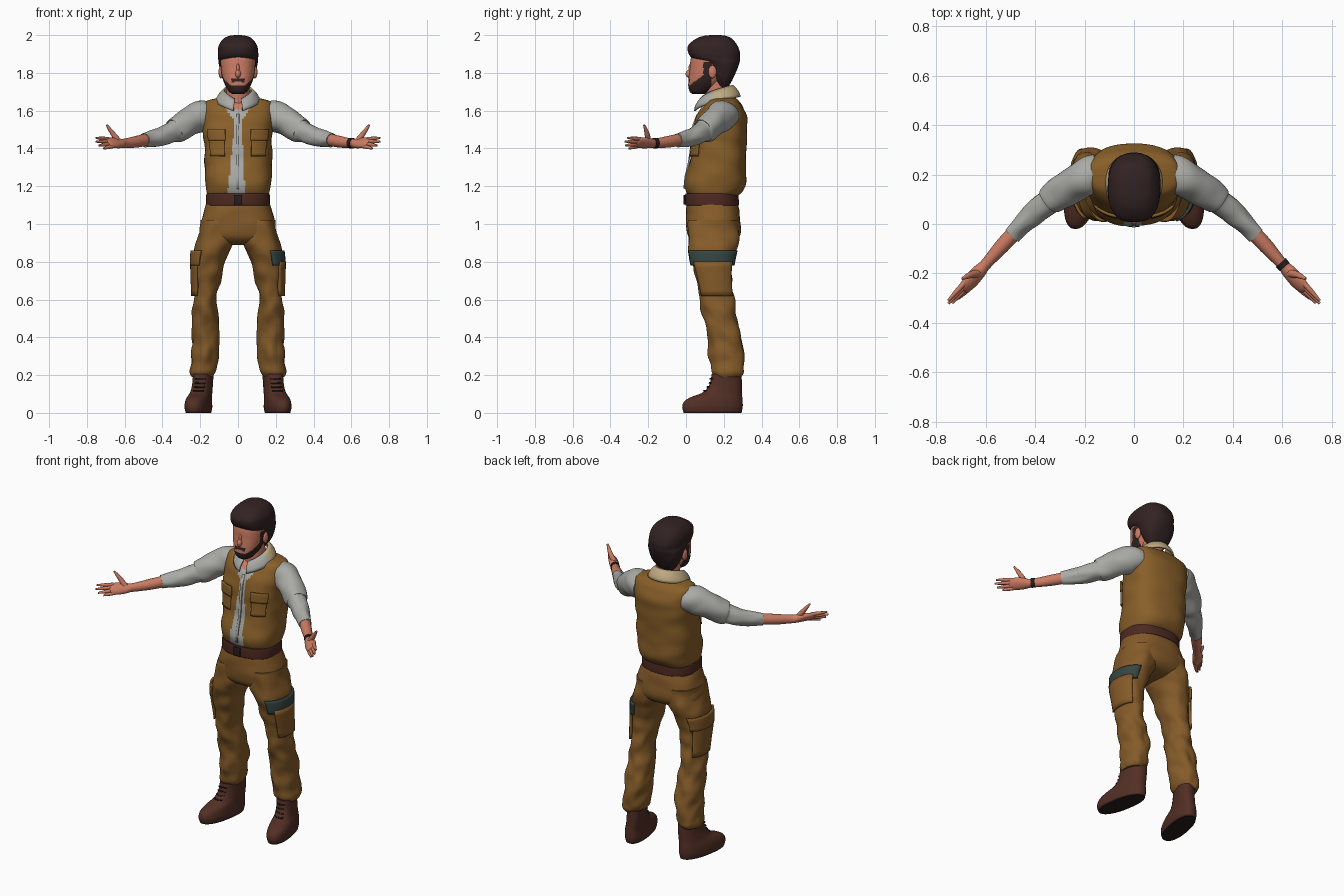
import bpy, bmesh, math
from math import sin, cos, pi, radians
from mathutils import Vector, noise

if "Cube" in bpy.data.objects:
    bpy.data.objects.remove(bpy.data.objects["Cube"])


def colour(name, r, g, b):
    m = bpy.data.materials.new(name)
    m.diffuse_color = (r, g, b, 1)
    m.use_nodes = True
    m.node_tree.nodes["Principled BSDF"].inputs["Base Color"].default_value = m.diffuse_color
    return m


VEST = colour("vest brown", .25, .115, .022)
TROUSER = colour("trouser brown", .235, .105, .022)
SHIRT = colour("shirt grey", .40, .40, .38)
SKIN = colour("skin", .60, .20, .125)
HAIR = colour("hair dark", .032, .016, .017)
BOOT = colour("boot leather", .085, .028, .018)
BELT = colour("belt leather", .075, .022, .015)
TEAL = colour("flap teal", .035, .062, .056)
TAN = colour("collar tan", .52, .40, .22)
SOLE = colour("sole dark", .022, .012, .011)


def grid(name, rows, mats, rule=None, closed=True, mirror=False, thick=0):
    """Skin a list of point rows; closed rows are capped at both ends."""
    bm = bmesh.new()
    vs = [[bm.verts.new(p) for p in row] for row in rows]
    n = len(rows[0])
    for r0, r1 in zip(vs, vs[1:]):
        for j in range(n if closed else n - 1):
            k = (j + 1) % n
            bm.faces.new((r0[j], r0[k], r1[k], r1[j]))
    if closed:
        bm.faces.new(vs[0])
        bm.faces.new(vs[-1])
    bmesh.ops.recalc_face_normals(bm, faces=bm.faces[:])
    for f in bm.faces:
        f.smooth = True
        if rule:
            f.material_index = rule(f.calc_center_median())
    me = bpy.data.meshes.new(name)
    bm.to_mesh(me)
    bm.free()
    for m in mats:
        me.materials.append(m)
    ob = bpy.data.objects.new(name, me)
    bpy.context.collection.objects.link(ob)
    if thick:
        mod = ob.modifiers.new("thickness", 'SOLIDIFY')
        mod.thickness, mod.offset = thick, 0
    if mirror:
        ob.modifiers.new("mirror", 'MIRROR').use_mirror_merge = False
    return ob


def spline(rows, t):
    i = min(int(t), len(rows) - 2)
    f = t - i
    a, b, c, d = (rows[min(max(k, 0), len(rows) - 1)] for k in range(i - 1, i + 3))
    return [q + .5 * f * (r - p + f * (2*p - 5*q + 4*r - s + f * (3*(q - r) + s - p)))
            for p, q, r, s in zip(a, b, c, d)]


def point(rows, t, a, power=2.0, grow=0, shear=0, fold=0):
    """Point on an upright form with rows (z, centre x, front y, back y, half width)."""
    z, cx, y0, y1, rx = spline(rows, t)
    c, s = cos(a), sin(a)
    k = (abs(c) ** power + abs(s) ** power) ** (-1 / power)
    if fold:
        grow += fold * noise.noise(Vector((cx * 9 + c * 1.2, s * 1.2 + z * 4, z * 13)))
    y = (y0 + y1) / 2 + ((y1 - y0) / 2 + grow) * s * k
    return Vector((cx + (rx + grow) * c * k + shear * (.15 - y), y, z))


def upright(name, rows, mats, power=2.0, shear=0, fold=0, n=64, steps=6, **kw):
    count = (len(rows) - 1) * steps
    pts = [[point(rows, i / steps, 2 * pi * j / n, power, 0, shear, fold)
            for j in range(n)] for i in range(count + 1)]
    return grid(name, pts, mats, **kw)


def patch(name, rows, z0, z1, a0, a1, grow, mat, power=2.0, side=1, thick=.012, shear=0, mirror=False):
    """Plate that follows part of an upright form."""
    def at(z):
        for i in range(len(rows) - 1):
            za, zb = rows[i][0], rows[i + 1][0]
            if min(za, zb) <= z <= max(za, zb):
                return i + (z - za) / (zb - za)
    pts = []
    for i in range(7):
        t = at(z0 + (z1 - z0) * i / 6)
        row = [point(rows, t, radians(a0 + (a1 - a0) * j / 14), power, grow, shear) for j in range(15)]
        pts.append([(p.x * side, p.y, p.z) for p in row])
    return grid(name, pts, [mat], closed=False, thick=thick, mirror=mirror)


def tube(name, rows, mat, n=24, steps=5, mirror=True, fold=0):
    """Limb along a path with rows (x, y, z, horizontal radius, vertical radius, roll)."""
    pts, count = [], (len(rows) - 1) * steps
    for i in range(count + 1):
        x, y, z, rh, rv, roll = spline(rows, i / steps)
        e0 = Vector(spline(rows, max(i / steps - .3, 0))[:3])
        e1 = Vector(spline(rows, min(i / steps + .3, len(rows) - 1))[:3])
        d = (e1 - e0).normalized()
        u = d.cross(Vector((0, 0, 1))).normalized()
        v = u.cross(d)
        u, v = u * cos(roll) + v * sin(roll), v * cos(roll) - u * sin(roll)
        ring = []
        for j in range(n):
            a = 2 * pi * j / n
            g = fold * noise.noise(Vector((x * 16, cos(a), sin(a) + z * 10)))
            ring.append(Vector((x, y, z)) + u * (rh + g) * cos(a) + v * (rv + g) * sin(a))
        pts.append(ring)
    return grid(name, pts, [mat], mirror=mirror)


def ball(name, loc, size, mat, mirror=False):
    x, y, z = loc
    rows = [[(x + size[0] * sin(t) * cos(a), y + size[1] * sin(t) * sin(a), z + size[2] * cos(t))
             for a in (2 * pi * j / 20 for j in range(20))]
            for t in (.05 + (pi - .1) * i / 12 for i in range(13))]
    return grid(name, rows, [mat], mirror=mirror)


# Torso: vest with an open front over a shirt, bare skin at the throat
torso = [(1.145, 0, .02, .265, .155), (1.17, 0, -.002, .295, .166), (1.22, 0, -.008, .318, .174),
         (1.30, 0, .012, .32, .176), (1.40, 0, .028, .32, .178), (1.50, 0, .035, .325, .184),
         (1.57, 0, .058, .322, .189), (1.62, 0, .085, .302, .187), (1.65, 0, .11, .28, .168),
         (1.668, 0, .13, .262, .10)]


def vest_rule(c):
    if c.y > .16:
        return 0
    if c.z > 1.605 and abs(c.x) < .02 + (c.z - 1.605) * .8:
        return 2
    w = max(0, (1.5 - c.z) / .33)
    if c.z > 1.55:
        return 1 if abs(c.x) < .022 + (c.z - 1.55) * .7 else 0
    return 1 if -.021 - .034 * w < c.x < .021 + .016 * w else 0


upright("vest", torso, [VEST, SHIRT, SKIN], 2.6, fold=.008, n=112, rule=vest_rule)
patch("chest_pocket", torso, 1.36, 1.45, -68, -42, .003, VEST, 2.6, mirror=True)
patch("chest_pocket_flap", torso, 1.44, 1.50, -70, -40, .007, VEST, 2.6, mirror=True)
patch("shirt_placket", torso, 1.19, 1.58, -92.5, -88, .003, SHIRT, 2.6, thick=.008)

# Neck and shirt collar
upright("neck", [(1.58, 0, .105, .25, .066), (1.70, 0, .10, .225, .06), (1.80, 0, .09, .22, .06)], [SKIN])
collar = []
for i in range(5):
    f, row = i / 4, []
    for j in range(49):
        a = radians(-78 + 336 * j / 48)
        k = math.sqrt((1 + sin(a)) / 2)
        bulge = .008 * sin(pi * f)
        row.append(((.072 + .043 * f + bulge) * cos(a), .16 + .005 * f + (.085 + .035 * f + bulge) * sin(a),
                    1.65 - .06 * f + .083 * k))
    collar.append(row)
grid("collar", collar, [SHIRT, TAN], closed=False, thick=.01, rule=lambda c: int(c.y > .15))

# Head with painted beard
face = [(1.688, 0, .035, .10, .028), (1.70, 0, .02, .125, .047), (1.73, 0, .012, .165, .066),
        (1.77, 0, .014, .20, .081), (1.82, 0, .02, .22, .09), (1.88, 0, .026, .235, .093), (1.94, 0, .05, .24, .08)]


def beard_rule(c):
    if c.y > .135 or c.z > 1.86:
        return 0
    if c.y < .06 and abs(c.x) < .02 and 1.738 < c.z < 1.752:
        return 0
    moustache = c.y < .06 and abs(c.x) < .036 and 1.75 < c.z < 1.768
    return int(c.z < 1.735 + max(0, c.y - .02) * .75 or c.y > .092 or moustache)


upright("head", face, [SKIN, HAIR], 2.2, n=96, steps=8, rule=beard_rule)
ball("nose", (0, .018, 1.795), (.015, .02, .022), SKIN)
ball("nose_bridge", (0, .026, 1.82), (.01, .014, .03), SKIN)
ball("ear", (.09, .14, 1.805), (.013, .022, .034), SKIN, True)
upright("hair", [(1.715, 0, .17, .215, .045), (1.76, 0, .15, .245, .077), (1.81, 0, .12, .268, .094),
                 (1.855, 0, .088, .283, .103), (1.875, 0, .035, .286, .105), (1.905, 0, .01, .286, .107),
                 (1.945, 0, .01, .272, .10), (1.98, 0, .05, .245, .076), (1.995, 0, .09, .215, .048),
                 (2.0, 0, .13, .18, .015)], [HAIR], 2.5, fold=.004)

# Belt and buckle
belt = [(1.098, 0, .004, .275, .164), (1.103, 0, -.004, .28, .17), (1.155, 0, -.004, .277, .168),
        (1.16, 0, .004, .27, .162)]
upright("belt", belt, [BELT], 2.4)
patch("buckle", belt, 1.104, 1.154, -97, -83, .004, SOLE, 2.4, thick=.008)

# Trousers
upright("trouser_seat", [(1.13, 0, .012, .266, .158), (1.08, 0, .002, .28, .176), (1.0, 0, .0, .29, .198),
                         (.94, 0, .008, .285, .203), (.905, 0, .04, .255, .17), (.89, 0, .09, .21, .10)],
        [TROUSER], 2.5, fold=.006)
leg = [(1.02, .105, .012, .28, .088), (.92, .118, .008, .278, .098), (.85, .14, .02, .262, .094),
       (.78, .157, .033, .248, .08), (.70, .165, .055, .245, .07), (.62, .17, .072, .25, .062),
       (.55, .174, .08, .262, .066), (.48, .172, .10, .275, .068), (.40, .17, .115, .296, .07),
       (.32, .178, .122, .308, .07), (.255, .183, .128, .31, .071), (.215, .187, .138, .305, .066),
       (.19, .19, .155, .285, .052)]
upright("trouser_leg", leg, [TROUSER], 2.2, fold=.014, mirror=True)
patch("cargo_pocket", leg, .62, .80, -50, 55, .008, TROUSER, 2.2, mirror=True, thick=.016)
patch("left_pocket_flap", leg, .78, .86, -72, 72, .008, TEAL, 2.2)
patch("right_pocket_flap", leg, .78, .86, -58, 62, .012, TROUSER, 2.2, side=-1)

# Boots, with dark sole and laces
boot = [(0, .208, -.012, .294, .06), (.03, .208, -.02, .30, .066), (.06, .208, -.01, .30, .064),
        (.083, .206, .025, .298, .06), (.108, .202, .088, .296, .055), (.15, .198, .124, .296, .052),
        (.205, .195, .136, .294, .052)]
upright("boot", boot, [BOOT, SOLE], 2.3, shear=.17, mirror=True, rule=lambda c: int(c.z < .006))
for i in range(4):
    z = .115 + .02 * i
    patch("lace_%d" % (i + 1), boot, z, z + .006, -118, -62, .003, SOLE, 2.3, shear=.17, mirror=True, thick=.008)

# Arms: loose upper sleeve stepping down to a narrower lower sleeve, then bare forearm
tube("sleeve", [(.14, .21, 1.578, .072, .068, 0), (.195, .19, 1.572, .078, .083, 0),
                (.26, .15, 1.54, .069, .074, 0), (.33, .103, 1.495, .062, .068, 0),
                (.345, .09, 1.487, .053, .055, 0), (.39, .055, 1.468, .049, .05, 0),
                (.44, .01, 1.455, .041, .043, 0), (.495, -.045, 1.445, .036, .037, 0)],
     SHIRT, n=32, fold=.009)
tube("forearm", [(.47, -.02, 1.449, .031, .033, 0), (.535, -.09, 1.436, .03, .031, 0),
                 (.60, -.163, 1.427, .023, .025, 0), (.63, -.196, 1.427, .031, .023, -.6),
                 (.66, -.23, 1.43, .036, .02, -.75), (.685, -.257, 1.431, .031, .015, -.78),
                 (.695, -.267, 1.431, .015, .008, -.78)], SKIN)
tube("wristband", [(.594, -.156, 1.428, .027, .028, 0), (.610, -.174, 1.428, .026, .027, 0)], SOLE, mirror=False)

# Fingers and thumb
bases = [(.688, -.240, 1.450), (.684, -.248, 1.437), (.675, -.254, 1.424), (.663, -.257, 1.412)]
tips = [(.752, -.310, 1.456), (.752, -.322, 1.436), (.736, -.320, 1.416), (.712, -.302, 1.400)]
for name, b, t in zip(("index", "middle", "ring", "little"), bases, tips):
    m = [(p + q) / 2 for p, q in zip(b, t)]
    tube(name + "_finger", [(*b, .011, .011, 0), (*m, .0095, .0095, 0), (*t, .005, .005, 0)], SKIN, n=12)
tube("thumb", [(.632, -.20, 1.437, .017, .017, 0), (.658, -.205, 1.472, .014, .014, 0),
               (.678, -.213, 1.50, .010, .010, 0), (.695, -.222, 1.524, .005, .005, 0)], SKIN, n=12)

# Smooth shading with crisp hard edges
for ob in bpy.context.collection.objects:
    ob.select_set(True)
    bpy.context.view_layer.objects.active = ob
bpy.ops.object.shade_smooth_by_angle(angle=radians(45))
